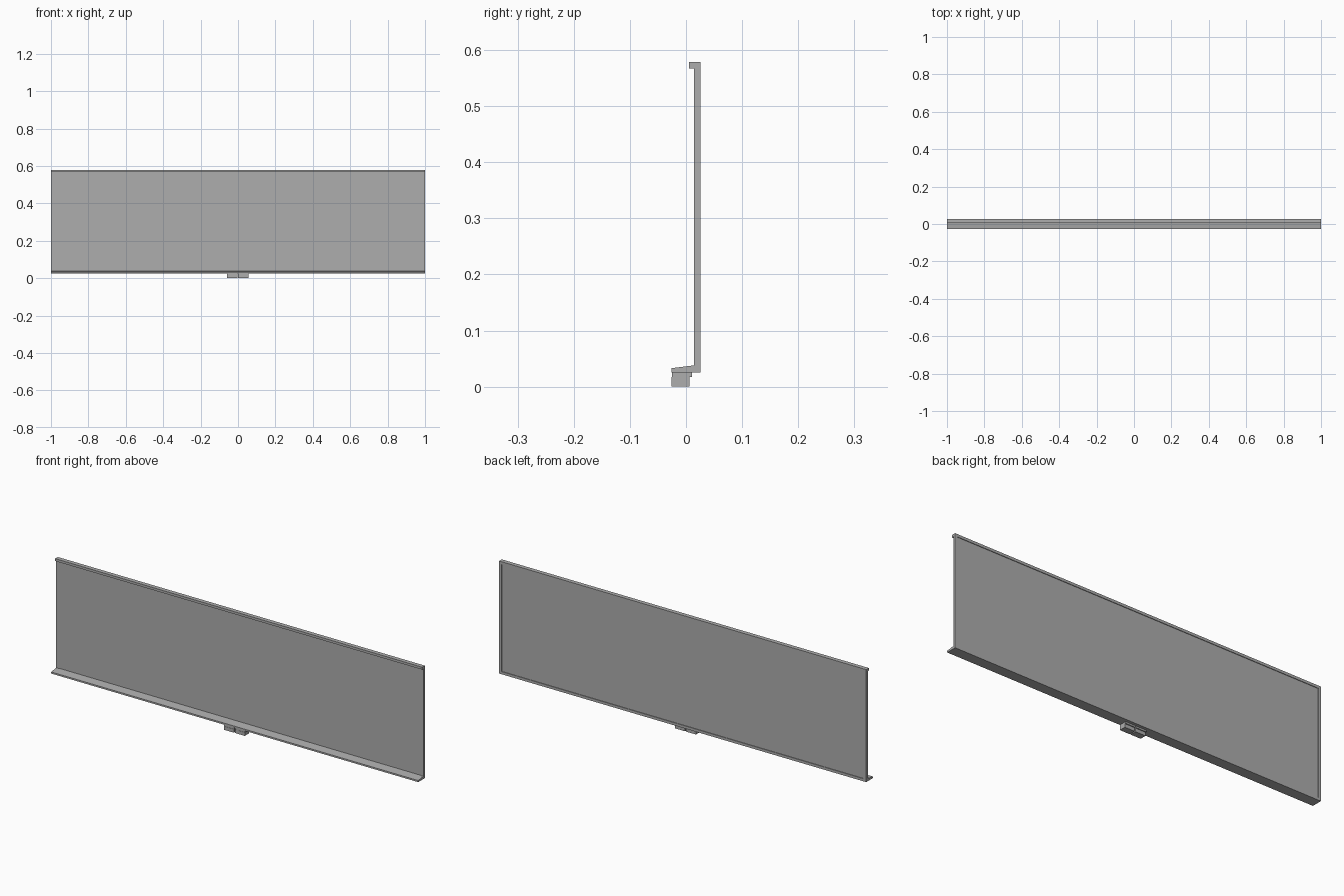
import bpy
import bmesh

old = bpy.data.objects.get("Cube")
if old:
    bpy.data.objects.remove(old, do_unlink=True)

grey = bpy.data.materials.new("plain_grey")
grey.use_nodes = True
colour = (0.42, 0.42, 0.42, 1)
grey.diffuse_color = colour
grey.node_tree.nodes["Principled BSDF"].inputs["Base Color"].default_value = colour


def extrude_x(name, profile, x0, x1):
    """Solid made by sweeping a (y, z) outline from x0 to x1."""
    bm = bmesh.new()
    face = bm.faces.new([bm.verts.new((x0, y, z)) for y, z in profile])
    out = bmesh.ops.extrude_face_region(bm, geom=[face])
    verts = [v for v in out["geom"] if isinstance(v, bmesh.types.BMVert)]
    bmesh.ops.translate(bm, verts=verts, vec=(x1 - x0, 0, 0))
    bmesh.ops.recalc_face_normals(bm, faces=bm.faces)
    mesh = bpy.data.meshes.new(name)
    bm.to_mesh(mesh)
    bm.free()
    mesh.materials.append(grey)
    obj = bpy.data.objects.new(name, mesh)
    bpy.context.collection.objects.link(obj)
    return obj


def box(name, x0, x1, y0, y1, z0, z1):
    return extrude_x(name, [(y0, z0), (y1, z0), (y1, z1), (y0, z1)], x0, x1)


FRONT, BACK, POST = 0.014, 0.026, 0.014

# Sloping bottom sill and lipped top rail
extrude_x("bottom_sill", [(-0.026, 0.025), (BACK, 0.025), (BACK, 0.038),
                          (FRONT, 0.038), (-0.026, 0.033)], -1, 1)
extrude_x("top_rail", [(FRONT, 0.566), (BACK, 0.566), (BACK, 0.579),
                       (0.005, 0.579), (0.005, 0.567), (FRONT, 0.567)], -1, 1)

# Side posts and the thin panel between them
for side, x in (("right", -1), ("left", 1 - POST)):
    box(side + "_post", x, x + POST, FRONT, BACK, 0.038, 0.566)
box("panel", -1 + POST, 1 - POST, 0.017, 0.023, 0.038, 0.566)

# Pair of catches under the sill, each a mounting plate and a hollow cup
for side, x0, x1 in (("right", -0.058, -0.004), ("left", 0.001, 0.055)):
    box(side + "_catch_plate", x0, x1, -0.025, 0.011, 0.017, 0.025)
    box(side + "_catch_block", x0, x1, -0.026, 0.006, 0.0, 0.017)
